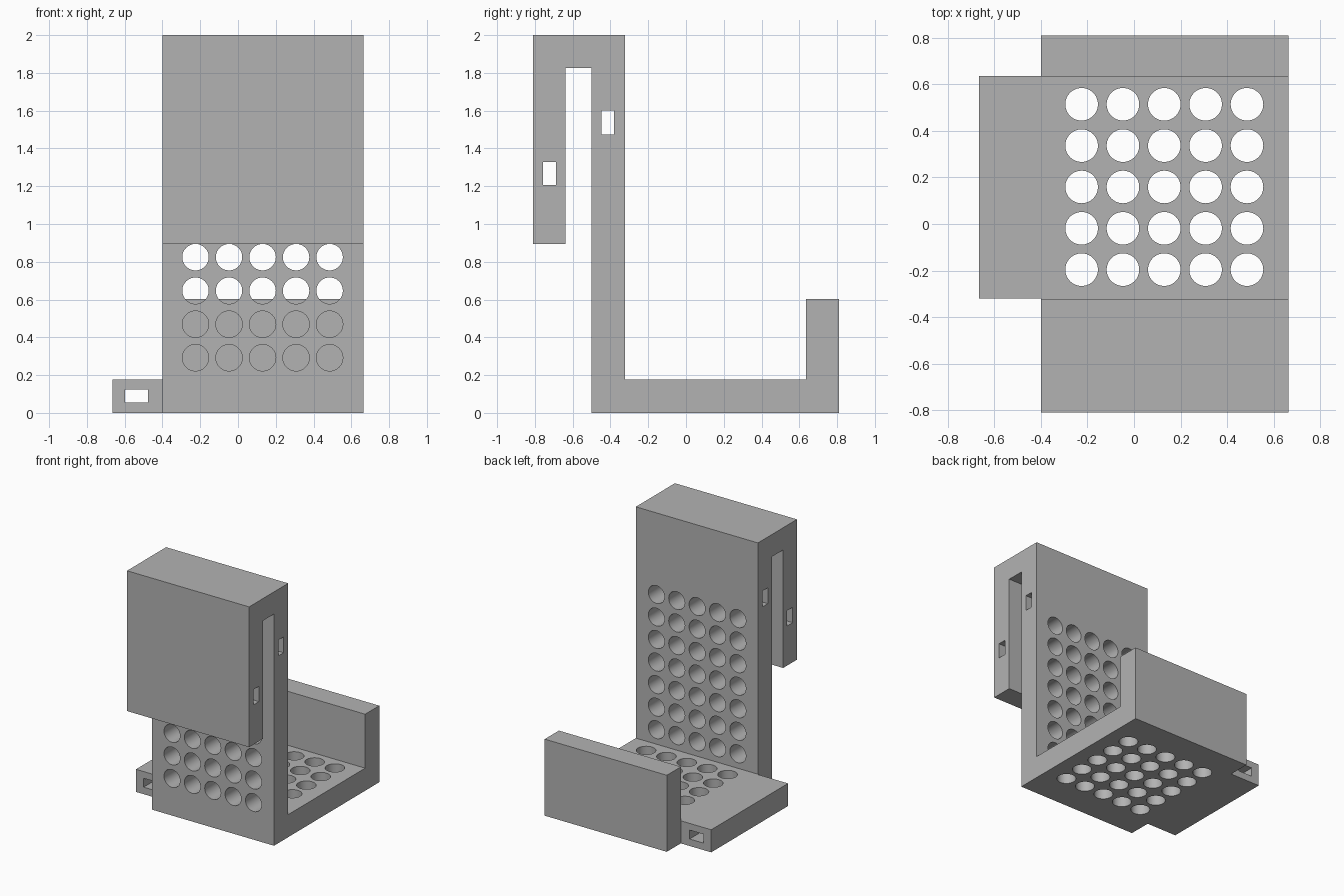
import bpy, bmesh, math
from mathutils import Matrix, Vector

cube = bpy.data.objects.get("Cube")
if cube:
    bpy.data.objects.remove(cube, do_unlink=True)

grey = bpy.data.materials.new("matte grey")
grey.use_nodes = True
grey.diffuse_color = (0.45, 0.45, 0.45, 1)
grey.node_tree.nodes["Principled BSDF"].inputs["Base Color"].default_value = (0.45, 0.45, 0.45, 1)


def make_object(name, bm):
    bmesh.ops.recalc_face_normals(bm, faces=bm.faces)
    mesh = bpy.data.meshes.new(name)
    bm.to_mesh(mesh)
    bm.free()
    mesh.materials.append(grey)
    obj = bpy.data.objects.new(name, mesh)
    bpy.context.collection.objects.link(obj)
    return obj


def add_box(bm, low, high):
    low, high = Vector(low), Vector(high)
    size = Matrix.Diagonal((*(high - low), 1))
    bmesh.ops.create_cube(bm, size=1, matrix=Matrix.Translation((low + high) / 2) @ size)


def add_hole(bm, centre, rotation):
    bmesh.ops.create_cone(bm, cap_ends=True, segments=48, radius1=0.07, radius2=0.07,
                          depth=0.22, matrix=Matrix.Translation(centre) @ rotation)


def cut(obj, cutter_bm):
    cutter = make_object(obj.name + "_cutter", cutter_bm)
    cutter.hide_render = True
    mod = obj.modifiers.new("openings", 'BOOLEAN')
    mod.operation = 'DIFFERENCE'
    mod.solver = 'EXACT'
    mod.object = cutter
    bpy.ops.object.select_all(action='DESELECT')
    bpy.context.view_layer.objects.active = obj
    obj.select_set(True)
    bpy.ops.object.modifier_apply(modifier=mod.name)
    bpy.data.objects.remove(cutter, do_unlink=True)
    bpy.ops.object.shade_smooth_by_angle(angle=math.radians(30))


LEFT, RIGHT = 0.664, -0.4
THICK, PITCH = 0.178, 0.1775

# Hooked bracket: side profile (y, z) extruded across the width
profile = [(-0.5, 0), (0.81, 0), (0.81, 0.603), (0.634, 0.603), (0.634, THICK),
           (-0.324, THICK), (-0.324, 2), (-0.81, 2), (-0.81, 0.895),
           (-0.638, 0.895), (-0.638, 1.825), (-0.5, 1.825)]
bm = bmesh.new()
side = bm.faces.new([bm.verts.new((RIGHT, y, z)) for y, z in profile])
ends = bmesh.ops.extrude_face_region(bm, geom=[side])["geom"]
bmesh.ops.translate(bm, vec=(LEFT - RIGHT, 0, 0),
                    verts=[v for v in ends if isinstance(v, bmesh.types.BMVert)])
bracket = make_object("hook_bracket", bm)

# Round holes in the wall and the shelf, strap slots through the sides
bm = bmesh.new()
upright, along_y = Matrix(), Matrix.Rotation(math.pi / 2, 4, 'X')
for i in range(5):
    x = -0.225 + i * PITCH
    for row in range(7):
        add_hole(bm, (x, -0.412, 0.292 + row * PITCH), along_y)
    for row in range(5):
        add_hole(bm, (x, -0.196 + row * PITCH, THICK / 2), upright)
add_box(bm, (-0.5, -0.447, 1.475), (0.8, -0.381, 1.6))
add_box(bm, (-0.5, -0.756, 1.207), (0.8, -0.688, 1.328))
cut(bracket, bm)

# Side rail with a slot running front to back
bm = bmesh.new()
add_box(bm, (-0.665, -0.32, 0), (RIGHT, 0.636, THICK))
rail = make_object("side_rail", bm)
bm = bmesh.new()
add_box(bm, (-0.598, -0.5, 0.055), (-0.477, 0.9, 0.125))
cut(rail, bm)
